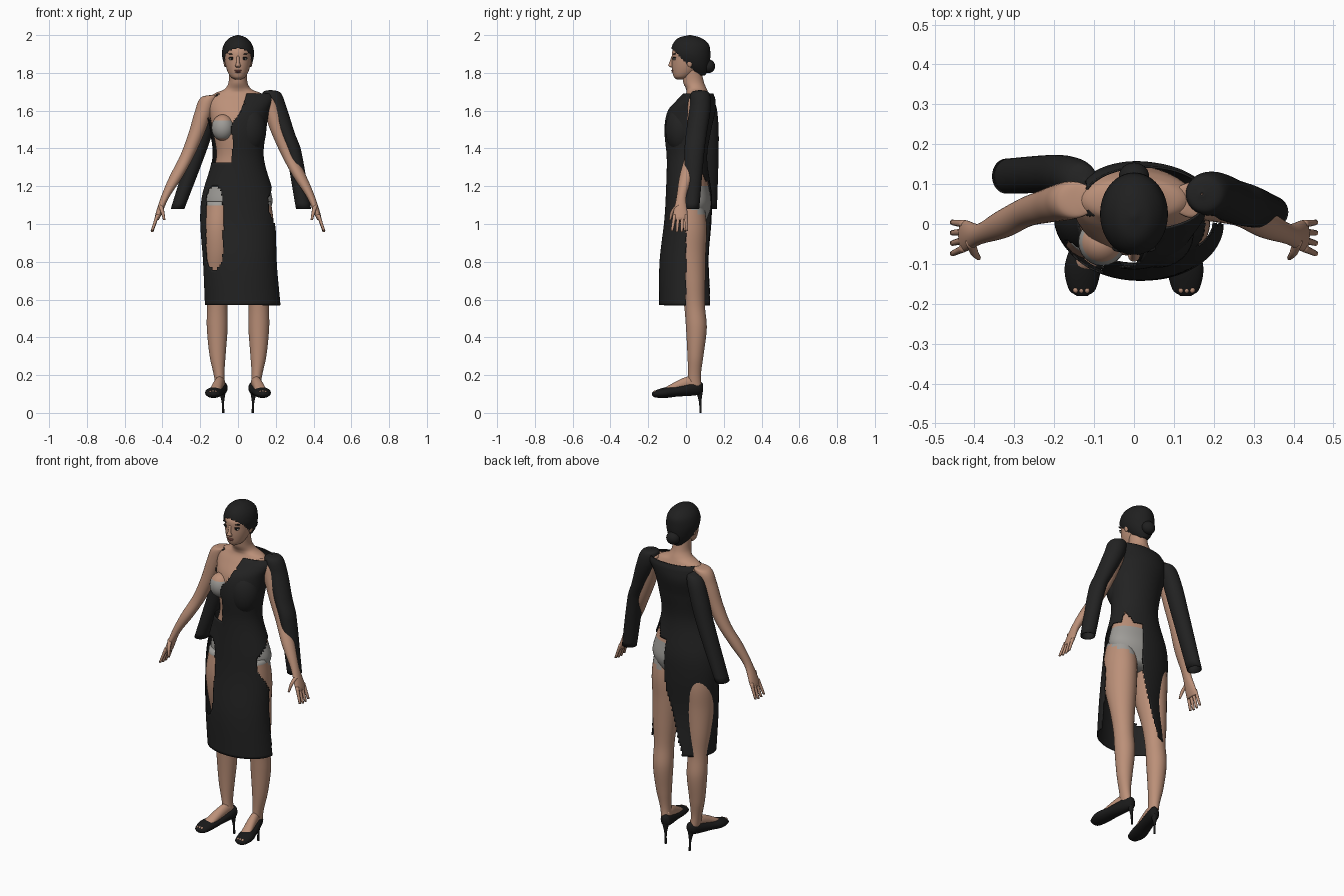
import bpy, bmesh, math
from mathutils import Vector, Matrix

if "Cube" in bpy.data.objects:
    bpy.data.objects.remove(bpy.data.objects["Cube"], do_unlink=True)


def material(name, red, green, blue):
    mat = bpy.data.materials.new(name)
    mat.use_nodes = True
    colour = (red, green, blue, 1)
    mat.diffuse_color = colour
    shader = mat.node_tree.nodes["Principled BSDF"]
    shader.inputs["Base Color"].default_value = colour
    shader.inputs["Roughness"].default_value = 0.7
    return mat


skin = material("skin", .5, .28, .19)
fabric = material("black fabric", .016, .016, .016)
hair = material("dark hair", .014, .014, .014)
leather = material("shoe leather", .01, .01, .01)
underwear = material("grey underwear", .34, .33, .31)
lip = material("lip colour", .28, .1, .08)
eye_white = material("eye white", .5, .46, .42)
eye_dark = material("eye dark", .01, .01, .01)


def finish(name, bm, mats, paint=None, cut=None):
    """Turn a bmesh into a smooth object, with faces painted or removed by a rule."""
    bmesh.ops.recalc_face_normals(bm, faces=bm.faces)
    if cut:
        gone = [face for face in bm.faces if cut(face.calc_center_median())]
        bmesh.ops.delete(bm, geom=gone, context='FACES')
    for face in bm.faces:
        face.smooth = True
        if paint and paint(face.calc_center_median()):
            face.material_index = 1
    mesh = bpy.data.meshes.new(name)
    bm.to_mesh(mesh)
    bm.free()
    for mat in mats:
        mesh.materials.append(mat)
    obj = bpy.data.objects.new(name, mesh)
    bpy.context.collection.objects.link(obj)
    return obj


def smooth_rows(rows, steps):
    """Hermite interpolation of section rows; a missing second radius repeats the first."""
    points = [Vector(row if len(row) > 4 else (*row, row[-1])) for row in rows]
    travel = [0]
    for point, following in zip(points, points[1:]):
        travel.append(travel[-1] + (following - point).length)
    last = len(points) - 1
    slope = []
    for i in range(len(points)):
        low, high = max(i - 1, 0), min(i + 1, last)
        slope.append((points[high] - points[low]) / (travel[high] - travel[low]))
    result = []
    for i in range(last):
        span = travel[i + 1] - travel[i]
        for k in range(steps):
            u = k / steps
            v = 1 - u
            blend = u * u * (v + v + 1)
            bend = slope[i] * v - slope[i + 1] * u
            result.append(points[i].lerp(points[i + 1], blend) + bend * span * u * v)
    return result + [points[-1]]


def loft(name, rows, *mats, sides=32, steps=6, side=1, lengthwise=False,
         capped=True, paint=None, cut=None):
    """Skin elliptical sections: level ones, or upright ones if lengthwise."""
    bm = bmesh.new()
    rings = []
    for x, y, z, radius_a, radius_b in smooth_rows(rows, steps):
        ring = []
        for k in range(sides):
            angle = math.tau * k / sides
            a, b = radius_a * math.cos(angle), radius_b * math.sin(angle)
            corner = (side * (x + a), y, z + b) if lengthwise else (side * (x + a), y + b, z)
            ring.append(bm.verts.new(corner))
        rings.append(ring)
    for low, high in zip(rings, rings[1:]):
        for k in range(sides):
            j = (k + 1) % sides
            bm.faces.new((low[k], low[j], high[j], high[k]))
    if capped:
        bm.faces.new(rings[0])
        bm.faces.new(rings[-1])
    return finish(name, bm, mats, paint, cut)


def central(*rows):
    """Rows of (y, z, width, depth) lying on the middle plane."""
    return [(0, *row) for row in rows]


def ball(name, centre, size, *mats, tilt=0, paint=None):
    bm = bmesh.new()
    place = Matrix.Translation(centre) @ Matrix.Rotation(tilt, 4, 'Y') @ Matrix.Diagonal((*size, 1))
    bmesh.ops.create_uvsphere(bm, u_segments=24, v_segments=16, radius=1, matrix=place)
    return finish(name, bm, mats, paint)


def ramp(value, start, end):
    return min(max((value - start) / (end - start), 0), 1)


def cloth(name, rows, **options):
    """An open tube of fabric with a little thickness."""
    obj = loft(name, rows, fabric, capped=False, **options)
    thickness = obj.modifiers.new("cloth thickness", 'SOLIDIFY')
    thickness.thickness = .005
    thickness.offset = -1


# Torso and neck, with the briefs painted by height
loft("torso", central((.03, 1, .1, .07), (.03, 1.1, .18, .105), (.025, 1.2, .165, .095),
                      (.015, 1.35, .115, .08), (.02, 1.48, .13, .1), (.04, 1.58, .15, .105),
                      (.055, 1.65, .155, .08), (.06, 1.69, .125, .06), (.055, 1.715, .07, .055),
                      (.04, 1.75, .05, .055), (.03, 1.82, .05, .05)),
     skin, underwear, sides=48, paint=lambda c: c.z < 1.21)
ball("right_breast", (-.08, -.045, 1.51), (.06, .06, .07), skin, underwear,
     paint=lambda c: 1.45 < c.z < 1.55)
ball("left_bust_of_dress", (.06, -.025, 1.5), (.09, .085, .13), fabric)

# Head, hair and bun
loft("head", central((-.03, 1.765, .015, .02), (-.02, 1.78, .04, .045), (0, 1.82, .06, .074),
                     (.01, 1.87, .07, .085), (.015, 1.92, .07, .085), (.02, 1.98, .02, .02)), skin)
loft("hair_cap", central((.075, 1.785, .025, .025), (.055, 1.81, .05, .06), (.035, 1.85, .074, .09),
                         (.025, 1.9, .085, .104), (.025, 1.95, .075, .096),
                         (.02, 1.985, .045, .06), (.02, 2, .005, .005)),
     hair, sides=64, steps=8, cut=lambda c: c.z + c.y < 1.853)
ball("hair_bun", (0, .12, 1.835), (.038, .034, .036), hair)
loft("nose", central((-.07, 1.89, .007, .006), (-.08, 1.85, .01, .01), (-.08, 1.838, .015, .014),
                     (-.072, 1.828, .01, .006)), skin, sides=16)
ball("upper_lip", (0, -.07, 1.812), (.02, .009, .004), lip)
ball("lower_lip", (0, -.068, 1.805), (.017, .009, .005), lip)

for side, label in ((1, "left_"), (-1, "right_")):
    # Face details
    ball(label + "ear", (side * .068, .02, 1.855), (.008, .015, .024), skin)
    ball(label + "eye", (side * .033, -.06, 1.874), (.015, .009, .007), eye_white)
    ball(label + "iris", (side * .033, -.065, 1.875), (.008, .006, .007), eye_dark)
    ball(label + "lashes", (side * .034, -.06, 1.881), (.018, .01, .004), eye_dark, tilt=side * .1)
    ball(label + "eyebrow", (side * .037, -.06, 1.9), (.018, .01, .003), eye_dark, tilt=-side * .1)

    # Arm and palm
    loft(label + "arm", [(.11, .06, 1.685, .02, .03), (.15, .06, 1.67, .046), (.18, .055, 1.6, .047),
                         (.22, .045, 1.48, .042), (.27, .03, 1.36, .037), (.328, 0, 1.25, .035),
                         (.387, -.025, 1.14, .022, .026), (.425, -.03, 1.04, .015, .04),
                         (.43, -.03, 1.02, .01, .035)], skin, side=side)

    # Fingers fan out from the palm; the thumb points forward
    for k in range(4):
        spread = (k - 1.5) * .02
        tip = .955 + abs(spread) * .3
        loft(label + "finger", [(.425, spread - .03, 1.05, .01), (.455, spread * 1.3 - .035, tip, .007)],
             skin, side=side, sides=10)
    loft(label + "thumb", [(.41, -.045, 1.1, .013), (.4, -.072, 1.065, .01), (.39, -.085, 1.02, .006)],
         skin, side=side, sides=10)

    # Leg, whose top belongs to the briefs
    loft(label + "leg", [(.1, .01, 1.12, .075, .085), (.105, .01, .98, .086, .1),
                         (.105, .015, .85, .082, .09), (.11, .035, .7, .067), (.11, .045, .57, .055),
                         (.11, .055, .45, .055), (.108, .05, .3, .042), (.1, .045, .2, .028, .034),
                         (.09, .045, .12, .025, .038)],
         skin, underwear, side=side, paint=lambda c: c.z > 1.1 - .6 * max(0, c.y))

    # Foot and high-heeled shoe
    loft(label + "instep", [(.125, -.12, .115, .03, .015), (.1, 0, .155, .026, .035),
                            (.09, .06, .16, .022, .03)], skin, side=side, lengthwise=True)
    loft(label + "shoe", [(.13, -.18, .1, .014, .008), (.13, -.165, .1, .033, .018),
                          (.128, -.11, .107, .046, .028), (.115, -.05, .113, .042, .027),
                          (.085, .07, .132, .03, .036), (.083, .09, .135, .012, .02)],
         leather, side=side, lengthwise=True)
    for k in range(3):
        ball(label + "toe", (side * (.118 + .014 * k), -.165, .112), (.007, .008, .007), skin)
    loft(label + "heel", [(.078, .077, 0, .006), (.08, .075, .06, .007), (.083, .07, .12, .02)],
         leather, side=side, sides=12)


def dress_gap(centre):
    """Where the dress leaves the body bare."""
    x, y, z = centre
    front = y < .02
    neckline = .07 * ramp(z, 1.54, 1.64) - .03 + .006 * math.sin(45 * z)
    bare_chest = front and z > 1.33 and x < neckline
    bare_shoulder = x < -.12 and z > 1.64
    thigh = front and ((x + .125) / .046) ** 2 + ((z - .98) / .22) ** 6 < 1
    # Left side: open from the front seam round to the back panel
    spike = .08 * max(0, 1 - abs(x - .12) / .03)
    back_edge = .045 - .11 * ramp(z, .95, .57)
    front_edge = .09 * ramp(z, 1.14, 1.23) - .055 * ramp(z, .95, 1.06)
    behind = y > .05 and x > back_edge
    beside = y > front_edge and x > .05
    open_hip = z < 1.22 + spike and (behind or beside)
    return bare_chest or bare_shoulder or thigh or open_hip


# Dress shell and its two loose sleeves
cloth("dress", [(.025, 0, .57, .2, .142), (.01, -.01, .8, .195, .13), (0, .01, 1.02, .2, .125),
                (0, .015, 1.15, .19, .122), (0, .005, 1.35, .137, .107), (0, .01, 1.5, .15, .124),
                (0, .03, 1.6, .166, .126), (.02, .055, 1.66, .17, .1), (.03, .065, 1.69, .155, .08)],
      sides=128, steps=16, cut=dress_gap)
cloth("left_sleeve", [(.17, .075, 1.71, .003), (.178, .075, 1.695, .047), (.2, .075, 1.62, .056),
                      (.255, .055, 1.48, .046, .055), (.292, .045, 1.39, .042, .053),
                      (.347, .03, 1.08, .04)], steps=10)
cloth("right_sleeve", [(-.12, .105, 1.665, .003), (-.135, .11, 1.64, .043), (-.165, .12, 1.55, .05),
                       (-.21, .125, 1.4, .048), (-.32, .12, 1.08, .036, .044)], steps=10)
